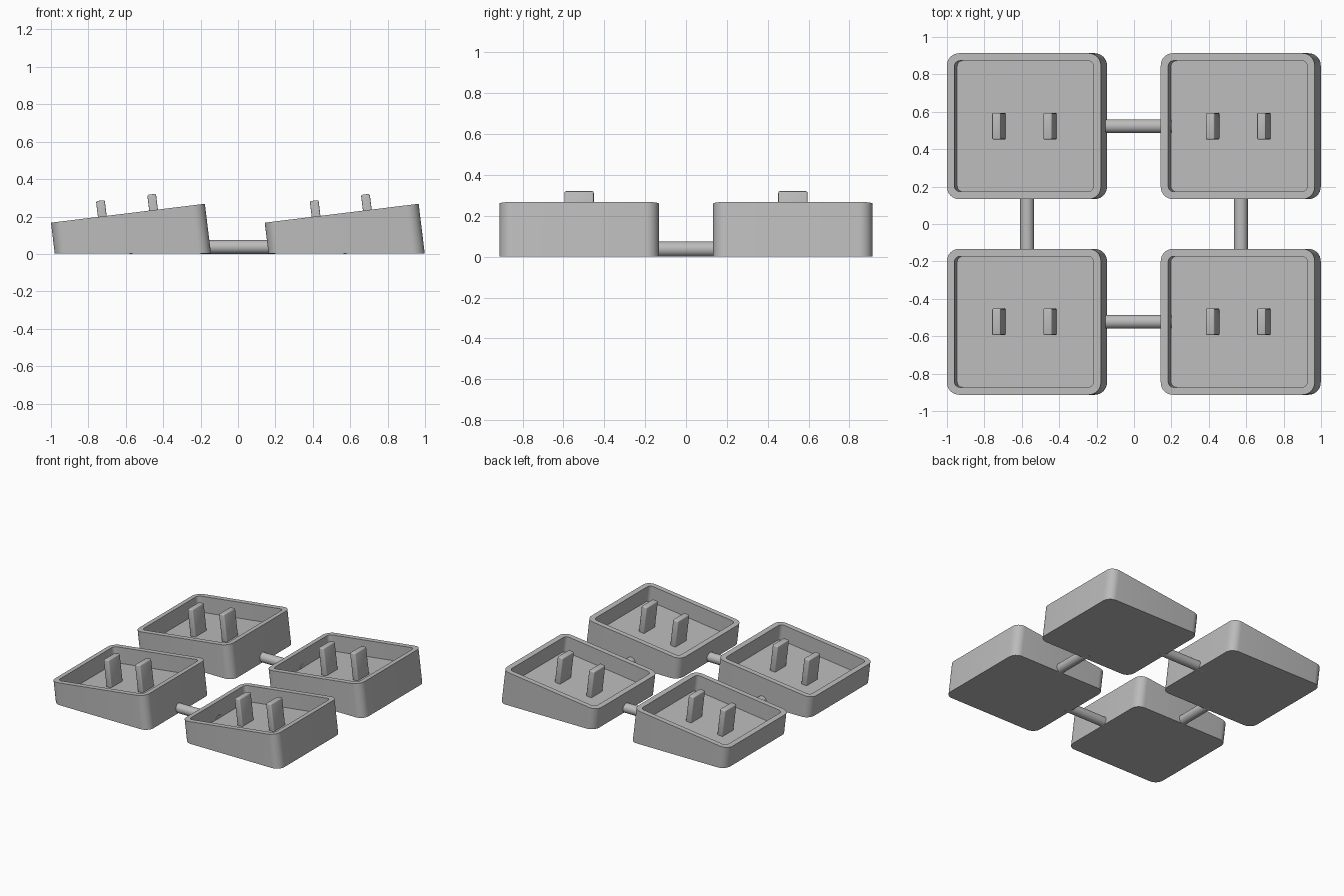
import bpy, bmesh, math
from mathutils import Matrix, Vector

if "Cube" in bpy.data.objects:
    bpy.data.objects.remove(bpy.data.objects["Cube"])

GREY = (0.5, 0.5, 0.5, 1)
grey = bpy.data.materials.new("light grey")
grey.use_nodes = True
grey.diffuse_color = GREY
grey.node_tree.nodes["Principled BSDF"].inputs["Base Color"].default_value = GREY

TILT = math.radians(7)
LENGTH, WIDTH, WALL, DEPTH = 0.829, 0.78, 0.04, 0.125
STEP_X, ROW_Y, BASE = 1.143, 0.523, 0.002
# frame of the sloping rim, with its origin at the low edge
RIM = Matrix.Translation((-1, 0, 0.167)) @ Matrix.Rotation(-TILT, 4, "Y")


def add(name, mesh, location):
    obj = bpy.data.objects.new(name, mesh)
    obj.location = location
    bpy.context.collection.objects.link(obj)
    return obj


def finish(bm, name, angle=35):
    bmesh.ops.recalc_face_normals(bm, faces=bm.faces)
    for f in bm.faces:
        f.smooth = True
    for e in bm.edges:
        e.smooth = len(e.link_faces) == 2 and e.calc_face_angle(0) < math.radians(angle)
    mesh = bpy.data.meshes.new(name)
    bm.to_mesh(mesh)
    bm.free()
    mesh.materials.append(grey)
    return mesh


def rounded_ring(bm, inset, radius, w, steps=8):
    """Ring of vertices around a rounded rectangle at height w."""
    a, b = LENGTH / 2 - inset - radius, WIDTH / 2 - inset - radius
    ring = []
    for k, (sx, sy) in enumerate(((1, 1), (-1, 1), (-1, -1), (1, -1))):
        for i in range(steps + 1):
            t = (k + i / steps) * math.pi / 2
            ring.append(bm.verts.new((LENGTH / 2 + sx * a + radius * math.cos(t),
                                      sy * b + radius * math.sin(t), w)))
    return ring


def cap_mesh():
    bm = bmesh.new()
    rings = [rounded_ring(bm, 0, 0.065, -0.5), rounded_ring(bm, 0, 0.065, 0),
             rounded_ring(bm, WALL, 0.03, 0), rounded_ring(bm, WALL, 0.03, -DEPTH)]
    for low, high in zip(rings, rings[1:]):
        for i in range(len(low)):
            j = (i + 1) % len(low)
            bm.faces.new((low[i], low[j], high[j], high[i]))
    bm.faces.new(rings[-1])
    bm.transform(RIM)
    # trim the tilted body to a level base
    cut = bmesh.ops.bisect_plane(bm, geom=bm.verts[:] + bm.edges[:] + bm.faces[:],
                                 plane_co=(0, 0, BASE), plane_no=(0, 0, 1), clear_inner=True)
    edges = [g for g in cut["geom_cut"] if isinstance(g, bmesh.types.BMEdge)]
    bmesh.ops.edgeloop_fill(bm, edges=edges)
    return finish(bm, "cap")


def peg_mesh(offset):
    bm = bmesh.new()
    bmesh.ops.create_cube(bm, size=1)
    top, bottom = 0.085, -DEPTH - 0.01
    bm.transform(Matrix.Translation((LENGTH / 2 + offset, 0, (top + bottom) / 2))
                 @ Matrix.Diagonal((0.047, 0.143, top - bottom, 1)))
    bmesh.ops.bevel(bm, geom=bm.edges[:], offset=0.008, segments=3, profile=0.5, affect="EDGES")
    bm.transform(RIM)
    return finish(bm, "peg", 50)


def rod_mesh(length, axis):
    bm = bmesh.new()
    bmesh.ops.create_cone(bm, cap_ends=True, segments=32, radius1=0.037, radius2=0.037, depth=length)
    bm.transform(Vector((0, 0, 1)).rotation_difference(axis).to_matrix().to_4x4())
    return finish(bm, "rod")


# four tilted hollow caps, each with two pegs
cap = cap_mesh()
pegs = {"low_peg": peg_mesh(-0.138), "high_peg": peg_mesh(0.138)}
for row, y in (("front", -ROW_Y), ("back", ROW_Y)):
    for side, x in (("right", 0), ("left", STEP_X)):
        add(f"{row}_{side}_cap", cap, (x, y, 0))
        for name, mesh in pegs.items():
            add(f"{row}_{side}_{name}", mesh, (x, y, 0))

# round rods joining neighbouring caps
cross_rod = rod_mesh(0.4, Vector((1, 0, 0)))
long_rod = rod_mesh(0.36, Vector((0, 1, 0)))
for s, row, side in ((-1, "front", "right"), (1, "back", "left")):
    add(f"{row}_cross_rod", cross_rod, (0, s * ROW_Y, 0.037))
    add(f"{side}_long_rod", long_rod, (s * STEP_X / 2, 0, 0.037))
